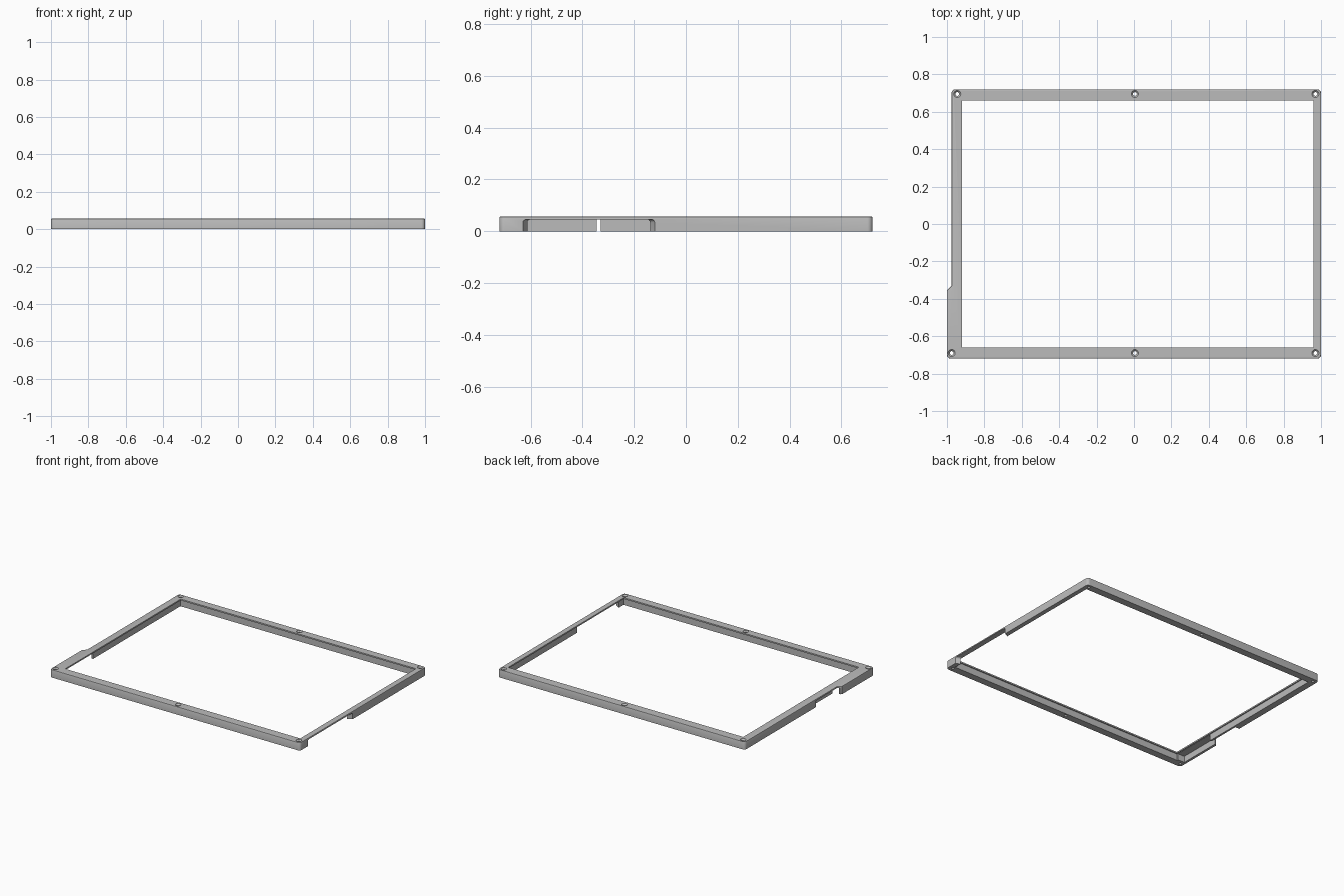
import bpy
import bmesh
import math

if "Cube" in bpy.data.objects:
    bpy.data.objects.remove(bpy.data.objects["Cube"], do_unlink=True)

HEIGHT = 0.057
PLATE_Z = 0.047      # underside of the top plate
grey = bpy.data.materials.new("plain grey")
grey.use_nodes = True
tone = (0.5, 0.5, 0.5, 1)
grey.diffuse_color = tone
grey.node_tree.nodes["Principled BSDF"].inputs["Base Color"].default_value = tone


def to_object(name, bm):
    bmesh.ops.recalc_face_normals(bm, faces=bm.faces[:])
    mesh = bpy.data.meshes.new(name)
    bm.to_mesh(mesh)
    bm.free()
    mesh.materials.append(grey)
    obj = bpy.data.objects.new(name, mesh)
    bpy.context.collection.objects.link(obj)
    return obj


def prism(outline, low, high):
    bm = bmesh.new()
    base = bm.faces.new([bm.verts.new((x, y, low)) for x, y in outline])
    top = bmesh.ops.extrude_face_region(bm, geom=[base])["geom"]
    verts = [v for v in top if isinstance(v, bmesh.types.BMVert)]
    bmesh.ops.translate(bm, verts=verts, vec=(0, 0, high - low))
    return bm


def box(x0, x1, y0, y1, low, high):
    return prism([(x0, y0), (x1, y0), (x1, y1), (x0, y1)], low, high)


def cut(target, bm):
    cutter = to_object("cutter", bm)
    cutter.hide_render = True
    mod = target.modifiers.new("cut", "BOOLEAN")
    mod.operation = "DIFFERENCE"
    mod.solver = "EXACT"
    mod.object = cutter
    bpy.context.view_layer.objects.active = target
    bpy.ops.object.modifier_apply(modifier=mod.name)
    bpy.data.objects.remove(cutter, do_unlink=True)


# Frame body: outer outline with a widened front right side
outline = [(-1, -0.72), (1, -0.72), (1, 0.72), (-0.975, 0.72),
           (-0.975, -0.33), (-1, -0.355)]
bm = prism(outline, 0, HEIGHT)
corners = [e for e in bm.edges
           if abs(e.verts[0].co.z - e.verts[1].co.z) > 0.01
           and abs(e.verts[0].co.y) > 0.7]
bmesh.ops.bevel(bm, geom=corners, offset=0.02, segments=6,
                profile=0.5, affect="EDGES")
rim = [e for e in bm.edges if all(v.co.z > HEIGHT - 0.001 for v in e.verts)]
bmesh.ops.bevel(bm, geom=rim, offset=0.005, segments=2,
                profile=0.5, affect="EDGES")
frame = to_object("frame", bm)

# Central opening, with the walls set back under the plate lip
cut(frame, box(-0.92, 0.96, -0.66, 0.66, -0.1, 0.2))
cut(frame, box(-0.928, 0.968, -0.668, 0.668, -0.1, PLATE_Z))

# Flared notch with rounded top corners through the left wall
bm = prism([(0.9, -0.58), (0.955, -0.605), (1.01, -0.635),
            (1.01, -0.115), (0.955, -0.145), (0.9, -0.17)],
           -0.1, PLATE_Z - 0.001)
ends = [e for e in bm.edges
        if all(v.co.z > 0 for v in e.verts)
        and abs(e.verts[0].co.x - e.verts[1].co.x) > 0.01]
bmesh.ops.bevel(bm, geom=ends, offset=0.012, segments=4,
                profile=0.5, affect="EDGES")
cut(frame, bm)

# Outer slot and inner bay on the right wall
cut(frame, box(-1.1, -0.942, -0.345, -0.09, -0.1, PLATE_Z - 0.001))
cut(frame, box(-0.982, -0.9, -0.658, -0.33, -0.1, PLATE_Z - 0.002))

# Countersunk screw holes
holes = [(-0.945, 0.695), (0.005, 0.695), (0.97, 0.695),
         (-0.975, -0.69), (0.005, -0.69), (0.97, -0.69)]
profile = [(0.01, -0.1), (0.01, 0.047), (0.019, 0.056), (0.019, 0.1)]
SIDES = 24
for hx, hy in holes:
    bm = bmesh.new()
    rings = [[bm.verts.new((hx + r * math.cos(math.tau * i / SIDES),
                            hy + r * math.sin(math.tau * i / SIDES), z))
              for i in range(SIDES)] for r, z in profile]
    for a, b in zip(rings, rings[1:]):
        for i in range(SIDES):
            j = (i + 1) % SIDES
            bm.faces.new((a[i], a[j], b[j], b[i]))
    bm.faces.new(rings[0])
    bm.faces.new(rings[-1])
    cut(frame, bm)

# Smooth the rounded corners and holes, keep the edges sharp
bpy.ops.object.select_all(action="DESELECT")
frame.select_set(True)
bpy.context.view_layer.objects.active = frame
bpy.ops.object.shade_smooth_by_angle(angle=math.radians(30))
